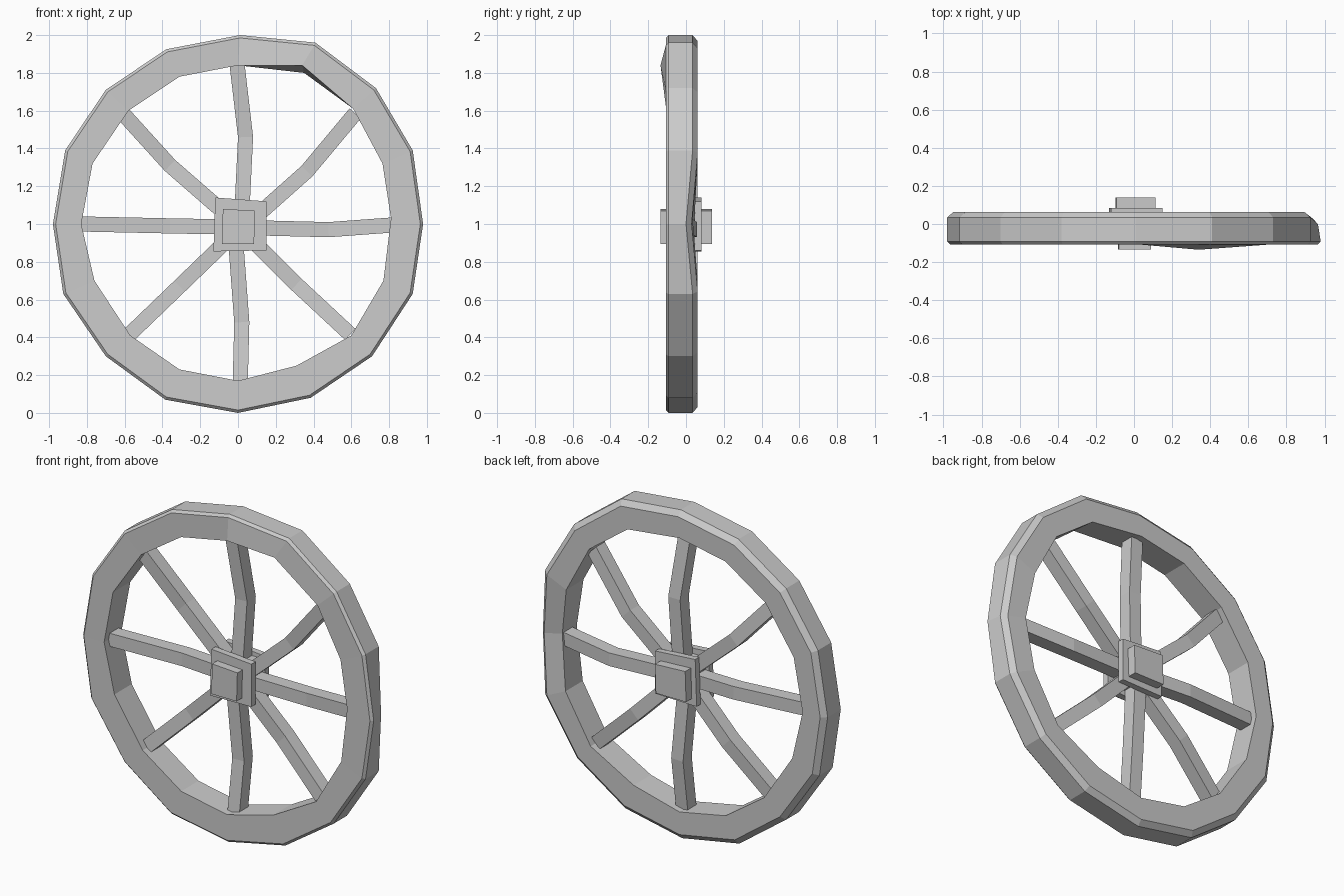
import bpy
from mathutils import Vector

if "Cube" in bpy.data.objects:
    bpy.data.objects.remove(bpy.data.objects["Cube"])


def make(name, verts, faces):
    me = bpy.data.meshes.new(name)
    me.from_pydata([tuple(v) for v in verts], [], faces)
    me.update()
    ob = bpy.data.objects.new(name, me)
    bpy.context.collection.objects.link(ob)
    return ob


def loft(name, rings, closed=False):
    """Skin equal-length rings into a tube, closed on itself or capped."""
    k, n = len(rings[0]), len(rings)
    faces = [(i * k + j, i * k + (j + 1) % k,
              (i + 1) % n * k + (j + 1) % k, (i + 1) % n * k + j)
             for i in range(n if closed else n - 1) for j in range(k)]
    if not closed:
        faces += [tuple(reversed(range(k))), tuple(range((n - 1) * k, n * k))]
    ob = make(name, [v for r in rings for v in r], faces)
    import bmesh
    bm = bmesh.new()
    bm.from_mesh(ob.data)
    bmesh.ops.recalc_face_normals(bm, faces=bm.faces)
    bm.to_mesh(ob.data)
    bm.free()
    return ob


# Rim: hand-hewn 16-sided ring, outer and inner corners (x, z) clockwise from top
outer = [(0.01, 2.0), (.41, 1.96), (.73, 1.72), (.925, 1.39), (.98, 1.0), (.925, .63),
         (.71, .30), (.385, .08), (0, 0), (-.385, .07), (-.70, .30), (-.925, .63),
         (-.98, 1.0), (-.915, 1.39), (-.70, 1.71), (-.38, 1.925)]
inner = [(0, 1.84), (.35, 1.80), (.61, 1.61), (.765, 1.32), (.81, 1.03), (.77, .70),
         (.60, .41), (.31, .25), (0, .17), (-.31, .23), (-.57, .41), (-.76, .70),
         (-.83, 1.0), (-.77, 1.32), (-.58, 1.60), (-.31, 1.78)]
rings = []
for i, ((ox, oz), (ix, iz)) in enumerate(zip(outer, inner)):
    def at(s, y):
        return Vector((ox * s, y, 1 + (oz - 1) * s))
    ring = [at(.985, -.107), at(1, -.092), at(1, .035), at(.968, .062),
            Vector((ix, .062, iz)), Vector((ix, -.105, iz))]
    if i == 1:    # warped inner corner
        ring[5] = Vector((.34, -.135, 1.84))
    if i == 4:    # worn side
        ring[2] = at(.985, .0)
        ring[3] = at(.955, .03)
        ring[4].y = .035
    rings.append(ring)
loft("rim", rings, closed=True)

# Spokes: bent square bars, (x, z) at hub, bend and rim
spokes = {
    "top": ((.02, 1.05), (.04, 1.46), (-.005, 1.845)),
    "upper_right": ((.05, 1.0), (.365, 1.28), (.62, 1.585)),
    "right": ((.08, .98), (.48, .97), (.82, .995)),
    "lower_right": ((.04, .95), (.31, .68), (.595, .415)),
    "bottom": ((-.015, .95), (.02, .48), (.012, .165)),
    "lower_left": ((-.02, .95), (-.31, .67), (-.575, .415)),
    "left": ((-.08, .985), (-.36, .99), (-.83, 1.0)),
    "upper_left": ((-.05, 1.04), (-.36, 1.31), (-.605, 1.58)),
}
for name, pts in spokes.items():
    d = Vector((pts[2][0] - pts[0][0], 0, pts[2][1] - pts[0][1])).normalized()
    side = Vector((-d.z, 0, d.x)) * .04
    bars = []
    for (x, z), y in zip(pts, (.0, .015, -.02)):
        c, t = Vector((x, y, z)), Vector((0, .042, 0))
        bars.append([c - side - t, c + side - t, c + side + t, c - side + t])
    loft("spoke_" + name, bars)


# Hub: core, two cover plates and two end blocks, each slightly out of square
def slab(name, corners, y0, y1):
    loft(name, [[Vector((x, y, z)) for x, z in corners] for y in (y0, y1)])


plate = [(-.12, 1.14), (.15, 1.12), (.15, .86), (-.13, .855)]
block = [(-.08, 1.08), (.09, 1.07), (.085, .895), (-.085, .895)]
slab("hub_core", [(-.10, 1.10), (.11, 1.10), (.11, .89), (-.10, .89)], -.06, .06)
slab("front_plate", plate, -.085, -.045)
slab("back_plate", plate, .045, .083)
slab("front_block", block, -.135, -.07)
slab("back_block", [(x * 1.2 + .005, z) for x, z in block], .07, .138)
